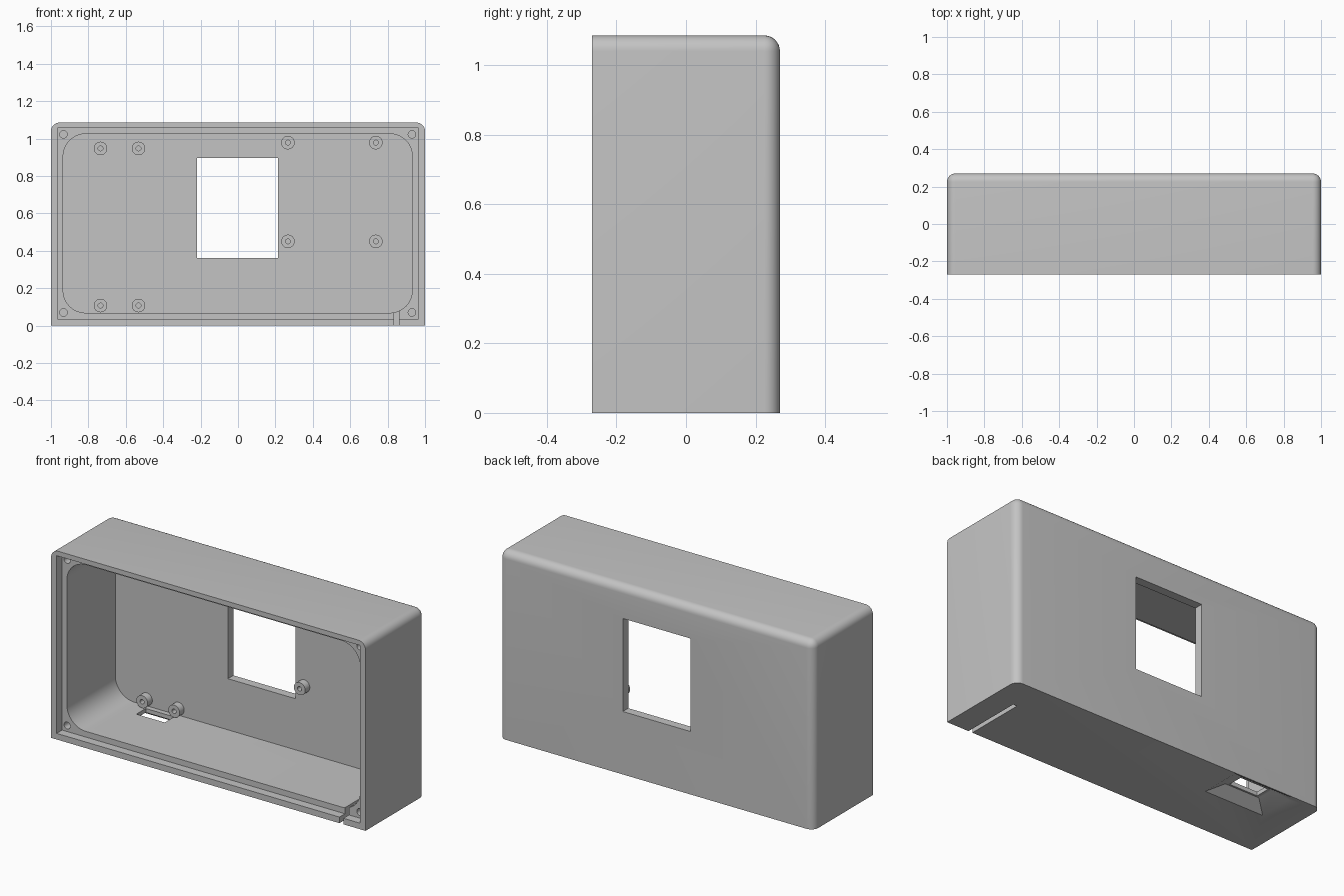
import bpy, bmesh, math

if "Cube" in bpy.data.objects:
    bpy.data.objects.remove(bpy.data.objects["Cube"])

grey = bpy.data.materials.new("grey_plastic")
grey.diffuse_color = (0.55, 0.55, 0.55, 1)
grey.use_nodes = True
grey.node_tree.nodes["Principled BSDF"].inputs["Base Color"].default_value = grey.diffuse_color

W, H, D, R = 1.0, 1.085, 0.27, 0.045   # half width, height, half depth, edge radius
WALL_Y = 0.22                          # inner face of the back wall


def make(name, bm):
    bmesh.ops.recalc_face_normals(bm, faces=bm.faces[:])
    me = bpy.data.meshes.new(name)
    bm.to_mesh(me)
    bm.free()
    me.materials.append(grey)
    ob = bpy.data.objects.new(name, me)
    bpy.context.collection.objects.link(ob)
    return ob


def loft(name, rings, cap=True):
    """Skin a list of equal-length closed rings; cap the ends or join them in a loop."""
    bm = bmesh.new()
    vs = [[bm.verts.new(p) for p in r] for r in rings]
    n = len(vs[0])
    pairs = list(zip(vs, vs[1:])) + ([] if cap else [(vs[-1], vs[0])])
    for a, b in pairs:
        for i in range(n):
            j = (i + 1) % n
            bm.faces.new((a[i], a[j], b[j], b[i]))
    if cap:
        bm.faces.new(vs[0])
        bm.faces.new(vs[-1])
    return make(name, bm)


def prism(name, outline, y0, y1):
    return loft(name, [[(x, y, z) for x, z in outline] for y in (y0, y1)])


def rect(x0, x1, z0, z1):
    return [(x0, z0), (x1, z0), (x1, z1), (x0, z1)]


def round_rect(x0, x1, z0, z1, r, n=12):
    pts = []
    for k, (cx, cz) in enumerate(rect(x0 + r, x1 - r, z0 + r, z1 - r)):
        for i in range(n + 1):
            a = math.pi * (1 + k / 2 + i / n / 2)
            pts.append((cx + r * math.cos(a), cz + r * math.sin(a)))
    return pts


def circle(cx, cz, r, n=32):
    return [(cx + r * math.cos(2 * math.pi * i / n),
             cz + r * math.sin(2 * math.pi * i / n)) for i in range(n)]


def activate(ob):
    bpy.ops.object.select_all(action='DESELECT')
    ob.select_set(True)
    bpy.context.view_layer.objects.active = ob


def cut(ob, cutter):
    activate(ob)
    m = ob.modifiers.new("cut", 'BOOLEAN')
    m.operation, m.solver, m.object = 'DIFFERENCE', 'EXACT', cutter
    bpy.ops.object.modifier_apply(modifier=m.name)
    bpy.data.objects.remove(cutter)


# Outer block: top and side edges at the back rounded, bottom left square
case = prism("case_shell", rect(-W, W, 0, H), -D, D)
bm = bmesh.new()
bm.from_mesh(case.data)
edges = []
for e in bm.edges:
    a, b = e.verts[0].co, e.verts[1].co
    m = (a + b) / 2
    at_back, at_top, at_side = m.y > D - .01, m.z > H - .01, abs(m.x) > W - .01
    if at_back + at_top + at_side == 2 and m.z > .01:
        edges.append(e)
bmesh.ops.bevel(bm, geom=edges, offset=R, segments=8, profile=0.5, affect='EDGES')
bm.to_mesh(case.data)
bm.free()

# Lid recess, main cavity and display window
cut(case, prism("lid_recess", rect(-.965, .965, .035, 1.057), -.4, -.22))
cut(case, prism("cavity", round_rect(-.935, .932, .068, 1.025, .12), -.3, WALL_Y))
cut(case, prism("window", rect(-.218, .213, .362, .897), .1, .4))

# Screw holes in the four corners of the recess
for x in (-.933, .93):
    for z in (.07, 1.022):
        cut(case, prism("screw_hole", circle(x, z, .02, 24), -.3, -.08))

# Cable slot in the bottom wall, open to the front
cut(case, prism("cable_slot", rect(.835, .86, -.1, .085), -.4, .08))


# Socket opening in the bottom: tapered pocket and a through hole
def flat(x0, x1, y0, y1, z):
    return [(x0, y0, z), (x1, y0, z), (x1, y1, z), (x0, y1, z)]


cut(case, loft("socket_pocket", [flat(-.82, -.44, .03, .264, -.001),
                                 flat(-.74, -.52, .095, .2, .045)]))
cut(case, loft("socket_hole", [flat(-.72, -.54, .105, .19, z) for z in (-.1, .12)]))

activate(case)
bpy.ops.object.shade_smooth_by_angle(angle=math.radians(30))

# Hollow mounting posts on the back wall
posts = [(x, z) for x in (-.735, -.532) for z in (.107, .947)]
posts += [(x, z) for x in (.267, .737) for z in (.45, .978)]
for i, (x, z) in enumerate(posts):
    front, back = WALL_Y - .042, WALL_Y + .004
    rings = [(.036, back), (.036, front), (.013, front), (.013, back)]
    post = loft(f"mounting_post_{i + 1}",
                [[(px, y, pz) for px, pz in circle(x, z, r)] for r, y in rings], cap=False)
    activate(post)
    bpy.ops.object.shade_smooth_by_angle(angle=math.radians(30))
